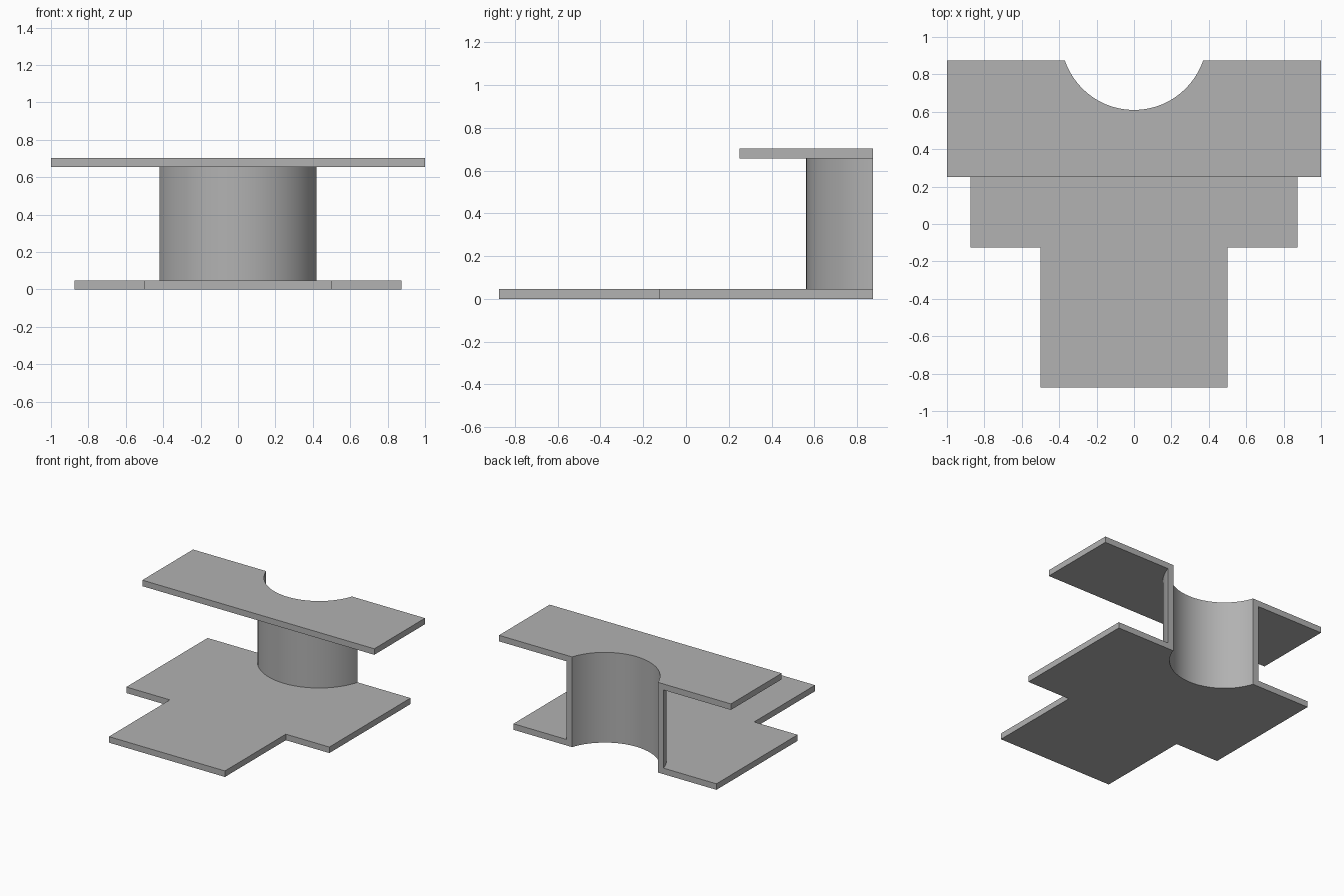
import bpy
import bmesh
import math

if "Cube" in bpy.data.objects:
    bpy.data.objects.remove(bpy.data.objects["Cube"], do_unlink=True)

THICK = 0.047      # sheet thickness
HEIGHT = 0.703     # overall height
BACK = 0.875       # flush back edge
OVER = 1.6         # stock extends past the back edge until trimmed
AXIS_Y = 1.0       # centre of the curved wall
OUTER = 0.4375

grey = bpy.data.materials.new("plain grey")
grey.use_nodes = True
colour = (0.445, 0.445, 0.445, 1)
grey.diffuse_color = colour
grey.node_tree.nodes["Principled BSDF"].inputs["Base Color"].default_value = colour


def slab(name, half_outline, z0, z1):
    """Extrude an outline, given for +x only, mirrored across x = 0."""
    outline = half_outline + [(-x, y) for x, y in reversed(half_outline)]
    bm = bmesh.new()
    face = bm.faces.new([bm.verts.new((x, y, z0)) for x, y in outline])
    top = bmesh.ops.extrude_face_region(bm, geom=[face])["geom"]
    verts = [g for g in top if isinstance(g, bmesh.types.BMVert)]
    bmesh.ops.translate(bm, verts=verts, vec=(0, 0, z1 - z0))
    bmesh.ops.recalc_face_normals(bm, faces=bm.faces)
    mesh = bpy.data.meshes.new(name)
    bm.to_mesh(mesh)
    bm.free()
    obj = bpy.data.objects.new(name, mesh)
    bpy.context.collection.objects.link(obj)
    mesh.materials.append(grey)
    return obj


def drum(name, radius, z0, z1):
    bpy.ops.mesh.primitive_cylinder_add(
        vertices=64, radius=radius, depth=z1 - z0,
        location=(0, AXIS_Y, (z0 + z1) / 2))
    obj = bpy.context.object
    obj.name = name
    obj.data.materials.append(grey)
    return obj


def combine(body, other, operation):
    """Apply a boolean to the body and discard the other piece."""
    mod = body.modifiers.new(operation, 'BOOLEAN')
    mod.operation = operation
    mod.solver = 'EXACT'
    mod.object = other
    bpy.context.view_layer.objects.active = body
    bpy.ops.object.modifier_apply(modifier=mod.name)
    bpy.data.objects.remove(other, do_unlink=True)


# T-shaped base plate
bracket = slab("bracket", [(0.5, -BACK), (0.5, -0.125), (BACK, -0.125),
                           (BACK, OVER)], 0, THICK)

# Curved wall rising from the base, and the wide top plate
combine(bracket, drum("wall", OUTER, THICK / 2, HEIGHT - THICK / 2), 'UNION')
combine(bracket, slab("top_plate", [(1, 0.25), (1, OVER)],
                      HEIGHT - THICK, HEIGHT), 'UNION')

# Bore through everything, then trim the back flush
combine(bracket, drum("bore", OUTER - THICK, -1, 2), 'DIFFERENCE')
combine(bracket, slab("back_trim", [(2, BACK), (2, 2 * OVER)], -1, 2), 'DIFFERENCE')

# Smooth curved wall, crisp plate edges
bpy.ops.object.select_all(action='DESELECT')
bracket.select_set(True)
bpy.context.view_layer.objects.active = bracket
bpy.ops.object.shade_smooth_by_angle(angle=math.radians(30))
